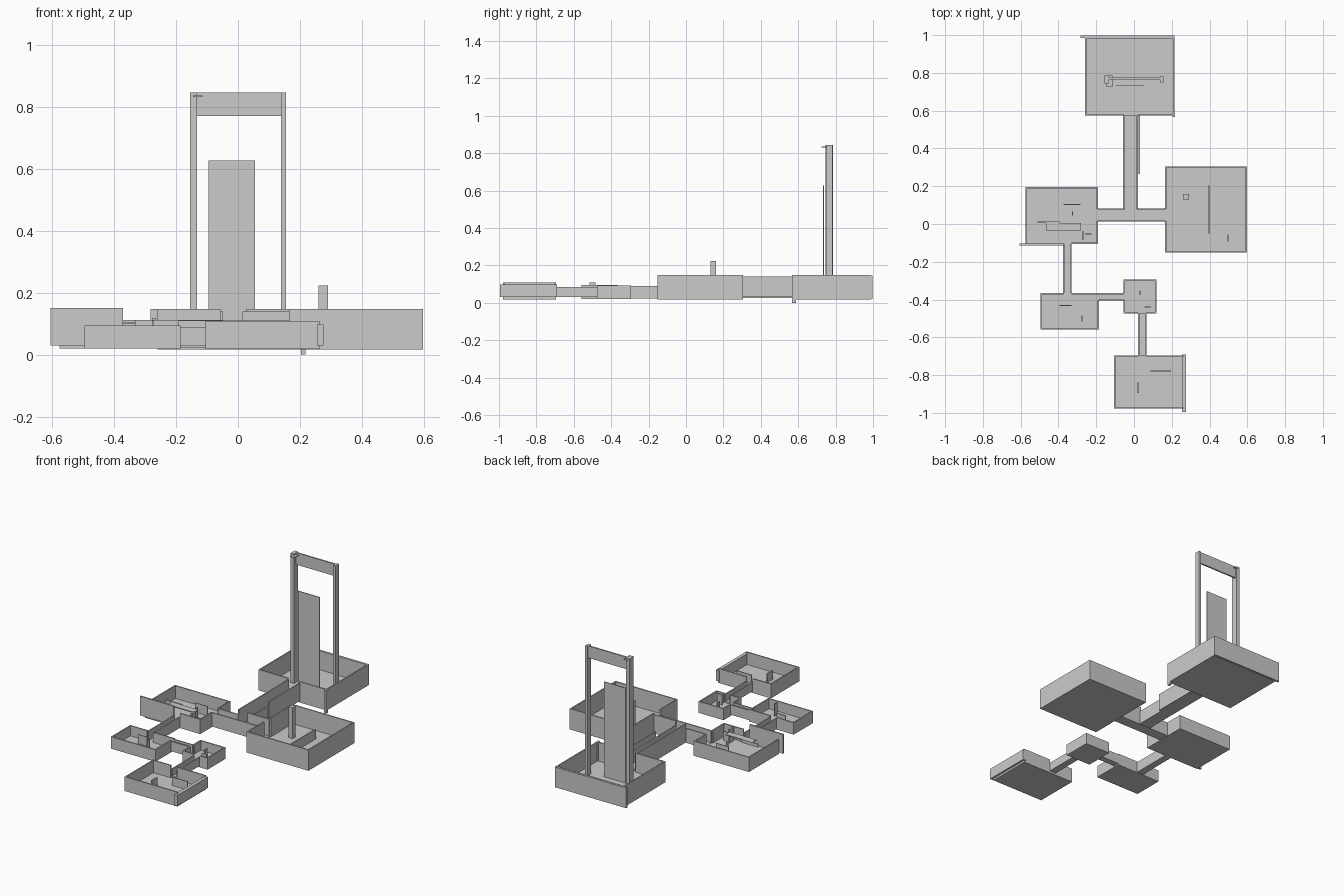
import bpy

T = 0.008  # wall thickness


def box(name, x0, x1, y0, y1, z0, z1):
    bpy.ops.mesh.primitive_cube_add(size=1, location=((x0 + x1) / 2, (y0 + y1) / 2, (z0 + z1) / 2))
    o = bpy.context.object
    o.name = name
    o.scale = (x1 - x0, y1 - y0, z1 - z0)
    bpy.ops.object.transform_apply(location=False, rotation=False, scale=True)
    return o


def run(name, axis, a0, a1, pos, z0, z1, gap=None):
    """Straight wall along x or y, split by an optional doorway."""
    spans = [(a0, a1)] if gap is None else [(a0, gap[0]), (gap[1], a1)]
    for s, e in spans:
        if e - s < 0.003:
            continue
        if axis == 'x':
            box(name, s, e, pos, pos + T, z0, z1)
        else:
            box(name, pos, pos + T, s, e, z0, z1)


def room(name, x0, x1, y0, y1, z0, h, doors, skip=""):
    """Floor slab and four walls; doors maps a side letter to its gap."""
    box(name + "_floor", x0, x1, y0, y1, z0, z0 + 0.012)
    walls = {'S': ('x', x0, x1, y0), 'N': ('x', x0, x1, y1 - T),
             'W': ('y', y0, y1, x0), 'E': ('y', y0, y1, x1 - T)}
    for side, (axis, a, b, pos) in walls.items():
        if side not in skip:
            run(name + "_wall", axis, a, b, pos, z0, h, doors.get(side))


def corridor(name, axis, a0, a1, b0, b1, z0, h):
    """Floor strip with a wall on each long side."""
    if axis == 'x':
        box(name + "_floor", a0, a1, b0, b1, z0, z0 + 0.01)
    else:
        box(name + "_floor", b0, b1, a0, a1, z0, z0 + 0.01)
    for p in (b0, b1 - T):
        run(name + "_wall", axis, a0, a1, p, z0, h)


# Rooms
room("north_hall", -0.26, 0.215, 0.575, 0.99, 0.017, 0.148, {'S': (-0.055, 0.025)})
room("east_hall", 0.165, 0.597, -0.152, 0.305, 0.017, 0.148, {'W': (0.015, 0.08)})
room("west_room", -0.575, -0.19, -0.105, 0.195, 0.02, 0.112,
     {'E': (0.015, 0.08)}, skip="S")
room("south_west_room", -0.495, -0.185, -0.558, -0.365, 0.02, 0.095,
     {'N': (-0.373, -0.332), 'E': (-0.402, -0.365)})
room("small_room", -0.055, 0.12, -0.475, -0.295, 0.02, 0.092,
     {'W': (-0.402, -0.365), 'S': (0.022, 0.066)})
room("south_room", -0.105, 0.262, -0.978, -0.695, 0.018, 0.108, {'N': (0.022, 0.066)}, skip="E")

# Overhanging end walls
box("west_room_front_wall", -0.605, -0.37, -0.113, -0.102, 0.03, 0.15)
box("west_room_front_wall", -0.332, -0.19, -0.105, -0.097, 0.02, 0.112)
box("south_room_side_wall", 0.254, 0.275, -0.995, -0.69, 0.03, 0.098)
box("north_hall_back_wall", -0.282, 0.215, 0.985, 0.998, 0.02, 0.147)
box("north_hall_corner_post", 0.203, 0.217, 0.566, 0.588, 0.0, 0.148)

# Corridors
box("north_corridor_floor", -0.055, 0.022, 0.08, 0.575, 0.025, 0.037)
run("north_corridor_wall", 'y', 0.08, 0.575, -0.057, 0.025, 0.14)
run("north_corridor_wall", 'y', 0.08, 0.575, 0.014, 0.025, 0.11)
run("north_corridor_wall", 'y', 0.265, 0.575, 0.023, 0.03, 0.14)
box("cross_corridor_floor", -0.19, 0.165, 0.015, 0.08, 0.022, 0.034)
run("cross_corridor_front_wall", 'x', -0.19, 0.165, 0.013, 0.022, 0.11)
run("cross_corridor_back_wall", 'x', -0.19, -0.05, 0.073, 0.022, 0.112)
run("cross_corridor_back_wall", 'x', 0.015, 0.165, 0.073, 0.022, 0.14)
corridor("west_corridor", 'y', -0.365, -0.105, -0.375, -0.33, 0.022, 0.09)
corridor("low_corridor", 'x', -0.185, -0.055, -0.404, -0.365, 0.028, 0.09)
corridor("south_corridor", 'y', -0.695, -0.475, 0.022, 0.066, 0.03, 0.084)

# Great gateway and hanging panel in the north hall
box("gate_left_post", -0.155, -0.132, 0.745, 0.785, 0.025, 0.845)
box("gate_right_post", 0.138, 0.155, 0.75, 0.782, 0.025, 0.845)
box("gate_beam", -0.155, 0.14, 0.766, 0.776, 0.77, 0.845)
box("gate_cap", -0.145, -0.115, 0.725, 0.787, 0.831, 0.835)
box("tall_panel", -0.095, 0.055, 0.732, 0.737, 0.025, 0.627)

# Pillar and low partitions in the east hall
box("pillar", 0.26, 0.29, 0.13, 0.16, 0.025, 0.224)
box("partition", 0.392, 0.4, -0.05, 0.203, 0.025, 0.09)
box("marker", 0.495, 0.501, -0.093, -0.055, 0.025, 0.075)

# Bench and small standing slabs in the west room
box("bench_top", -0.465, -0.28, -0.035, 0.006, 0.1, 0.106)
box("bench_back", -0.51, -0.395, 0.006, 0.014, 0.088, 0.108)
box("bench_leg", -0.276, -0.264, -0.083, -0.04, 0.025, 0.118)
box("bench_rail", -0.26, -0.225, -0.056, -0.05, 0.03, 0.09)
box("standing_slab", -0.372, -0.282, 0.101, 0.106, 0.025, 0.09)
box("standing_slab", -0.329, -0.324, 0.045, 0.065, 0.025, 0.09)

# Standing slabs in the southern rooms
for x0, x1, y0, y1, h in ((-0.395, -0.33, -0.433, -0.428, 0.088),
                          (-0.278, -0.273, -0.515, -0.485, 0.11),
                          (0.028, 0.034, -0.377, -0.352, 0.085),
                          (0.055, 0.09, -0.443, -0.437, 0.095),
                          (0.019, 0.026, -0.895, -0.84, 0.085),
                          (0.087, 0.196, -0.783, -0.776, 0.082)):
    box("standing_slab", x0, x1, y0, y1, 0.025, h)
